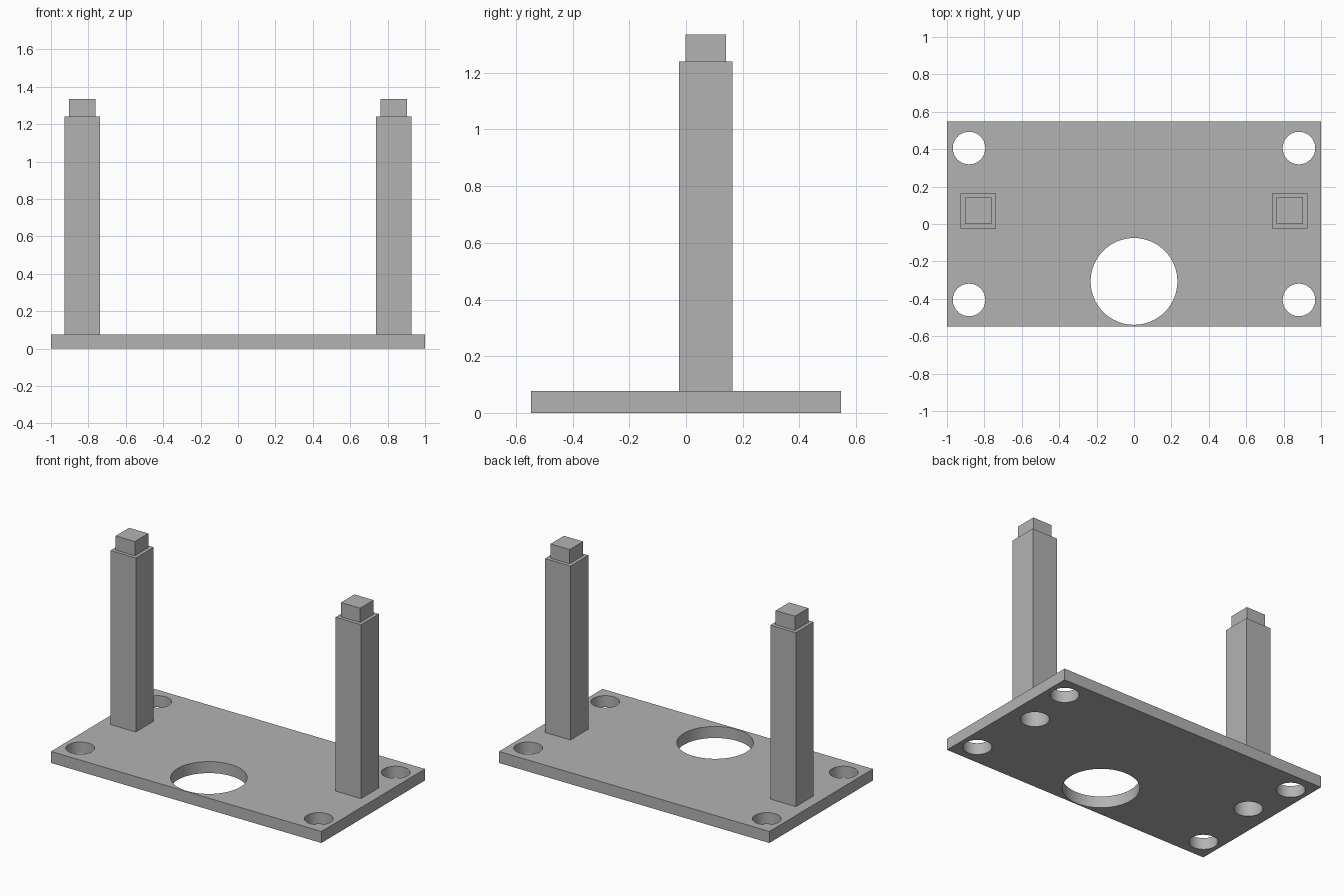
import bpy

cube = bpy.data.objects.get("Cube")
if cube:
    bpy.data.objects.remove(cube, do_unlink=True)

# Single grey material
grey = bpy.data.materials.new("plain grey")
grey.use_nodes = True
colour = (0.45, 0.45, 0.45, 1)
grey.diffuse_color = colour
grey.node_tree.nodes["Principled BSDF"].inputs["Base Color"].default_value = colour

PLATE_TOP, POST_TOP, PEG_TOP = 0.077, 1.24, 1.335
POST_X, POST_Y = 0.833, 0.07
HOLE_R = 0.087


def block(name, x, y, width, depth, bottom, top):
    bpy.ops.mesh.primitive_cube_add(size=1, location=(x, y, (bottom + top) / 2))
    ob = bpy.context.object
    ob.name = name
    ob.scale = (width, depth, top - bottom)
    bpy.ops.object.transform_apply(location=False, rotation=False, scale=True)
    ob.data.materials.append(grey)
    return ob


def drill(ob, x, y, radius, bottom, top):
    """Cut a round vertical hole and discard the cutter."""
    bpy.ops.mesh.primitive_cylinder_add(
        vertices=64, radius=radius, depth=top - bottom,
        location=(x, y, (bottom + top) / 2))
    cutter = bpy.context.object
    cutter.hide_render = True
    cutter.data.materials.append(grey)
    cut = ob.modifiers.new("hole", "BOOLEAN")
    cut.operation = "DIFFERENCE"
    cut.solver = "EXACT"
    cut.object = cutter
    bpy.context.view_layer.objects.active = ob
    bpy.ops.object.modifier_apply(modifier=cut.name)
    bpy.data.objects.remove(cutter, do_unlink=True)


def smooth(ob):
    bpy.ops.object.select_all(action="DESELECT")
    ob.select_set(True)
    bpy.context.view_layer.objects.active = ob
    bpy.ops.object.shade_smooth_by_angle()


# Base plate with a large opening near the front edge
plate = block("base_plate", 0, 0, 2, 1.094, 0, PLATE_TOP)
drill(plate, 0, -0.307, 0.232, -0.1, 0.2)

for side, label in ((1, "left"), (-1, "right")):
    # Corner holes, and the socket hole beneath each post
    for y in (-0.406, 0.406):
        drill(plate, side * 0.882, y, HOLE_R, -0.1, 0.2)
    drill(plate, side * POST_X, POST_Y, HOLE_R, -0.1, 0.2)

    # Square post with a socket in its foot and a peg on top
    post = block(label + "_post", side * POST_X, POST_Y, 0.188, 0.188,
                 PLATE_TOP, POST_TOP)
    drill(post, side * POST_X, POST_Y, HOLE_R, 0, 0.13)
    smooth(post)
    block(label + "_peg", side * POST_X, POST_Y, 0.142, 0.142, POST_TOP, PEG_TOP)

smooth(plate)
